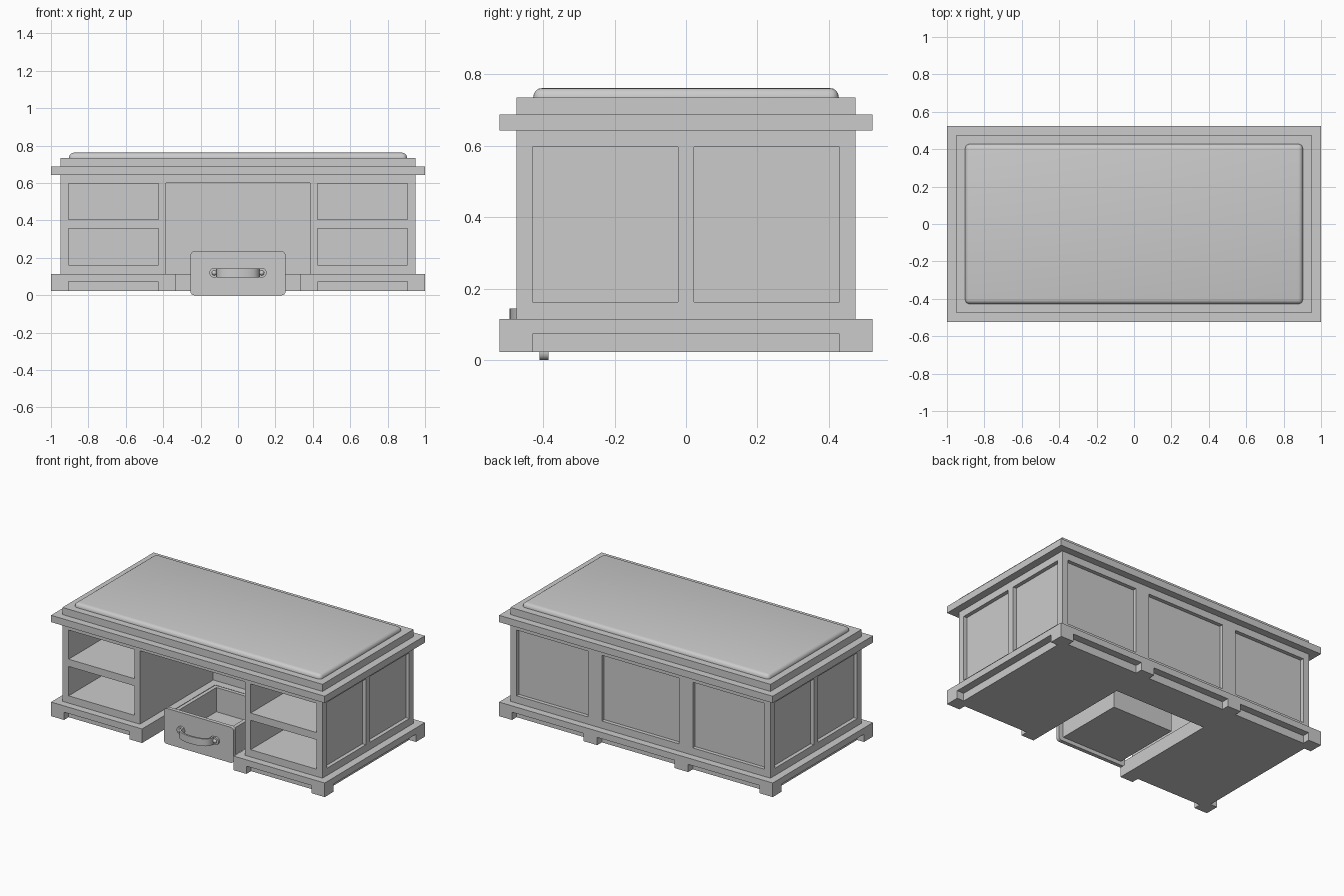
import bpy, bmesh
from math import sin, cos, pi, radians
from mathutils import Matrix

cube = bpy.data.objects.get("Cube")
if cube:
    bpy.data.objects.remove(cube)

grey = bpy.data.materials.new("plain grey")
grey.use_nodes = True
grey.diffuse_color = (0.6, 0.6, 0.6, 1)
grey.node_tree.nodes["Principled BSDF"].inputs["Base Color"].default_value = (0.6, 0.6, 0.6, 1)


def finish(name, bm):
    bmesh.ops.recalc_face_normals(bm, faces=bm.faces)
    mesh = bpy.data.meshes.new(name)
    bm.to_mesh(mesh)
    bm.free()
    mesh.materials.append(grey)
    ob = bpy.data.objects.new(name, mesh)
    bpy.context.collection.objects.link(ob)
    return ob


def boxes(name, *spans):
    """One object from boxes given as (x0, x1), (y0, y1), (z0, z1)."""
    bm = bmesh.new()
    for span in spans:
        size = [b - a for a, b in span]
        mid = [(a + b) / 2 for a, b in span]
        bmesh.ops.create_cube(bm, size=1, matrix=Matrix.Translation(mid) @ Matrix.Diagonal((*size, 1)))
    return finish(name, bm)


def select(ob):
    bpy.ops.object.select_all(action="DESELECT")
    bpy.context.view_layer.objects.active = ob
    ob.select_set(True)


def apply(ob, kind, **settings):
    select(ob)
    mod = ob.modifiers.new(kind, kind)
    for key, value in settings.items():
        setattr(mod, key, value)
    bpy.ops.object.modifier_apply(modifier=mod.name)


def carve(ob, *spans):
    cutter = boxes("cutter", *spans)
    cutter.hide_render = True
    apply(ob, "BOOLEAN", object=cutter, operation="DIFFERENCE", solver="EXACT")
    bpy.data.objects.remove(cutter)


def smooth(ob, angle=35):
    select(ob)
    bpy.ops.object.shade_smooth_by_angle(angle=radians(angle))


def mirrored(a, b):
    return [(a, b), (-b, -a)]


# Shared layout
HX, HY = 0.95, 0.475          # body half size
OX, OY = 1.0, 0.523           # overhang half size
BASE, UNDER = 0.115, 0.643    # body bottom and top
panel_z = (0.163, 0.597)
back_bays = mirrored(0.382, 0.905) + [(-0.283, 0.283)]
far = 0.1                     # cutters reach this far outside

# Body: kneehole, open drawer bays and sunken panels
body = boxes("desk_body", ((-HX, HX), (-HY, HY), (BASE, UNDER)))
cuts = [((-0.384, 0.384), (-HY - far, 0.29), (BASE - far, 0.6))]
for bay in mirrored(0.425, 0.905):
    for shelf in [(0.163, 0.357), (0.405, 0.597)]:
        cuts.append((bay, (-HY - far, 0.1), shelf))
for bay in back_bays:
    cuts.append((bay, (HY - 0.025, HY + far), panel_z))
for side in mirrored(HX - 0.025, HX + far):
    for bay in mirrored(0.023, 0.43):
        cuts.append((side, bay, panel_z))
carve(body, *cuts)

# Plinth: kneehole slot and shallow notches between the feet
plinth = boxes("plinth", ((-OX, OX), (-OY, OY), (0.022, BASE)))
notch_z = (-far, 0.073)
cuts = [((-0.335, 0.335), (-OY - far, 0.24), (-far, BASE + far))]
for bay in mirrored(0.428, 0.905):
    cuts.append((bay, (-OY - far, -HY), notch_z))
for bay in back_bays:
    cuts.append((bay, (HY, OY + far), notch_z))
for side in mirrored(HX, OX + far):
    cuts.append((side, (-0.43, 0.43), notch_z))
carve(plinth, *cuts)

# Stepped desk top and padded writing surface
boxes("top_overhang", ((-OX, OX), (-OY, OY), (UNDER, 0.688)))
boxes("top_step", ((-HX, HX), (-HY, HY), (0.688, 0.735)))
pad = boxes("writing_pad", ((-0.903, 0.903), (-0.428, 0.428), (0.7, 0.762)))
apply(pad, "BEVEL", width=0.025, segments=4)
smooth(pad, 40)

# Loose drawer standing in the kneehole
drawer = boxes("drawer_box", ((-0.222, 0.222), (-0.39, 0.08), (0.025, 0.205)))
carve(drawer, ((-0.197, 0.197), (-0.385, 0.055), (0.045, 0.3)))
front = boxes("drawer_front", ((-0.254, 0.254), (-0.41, -0.385), (0, 0.235)))
bm = bmesh.new()
bm.from_mesh(front.data)
corners = [e for e in bm.edges if abs(e.verts[0].co.y - e.verts[1].co.y) > 0.01]
bmesh.ops.bevel(bm, geom=corners, offset=0.02, segments=4, profile=0.5, affect="EDGES")
bm.to_mesh(front.data)
bm.free()
smooth(front)

# Bowed strap handle
bm = bmesh.new()
steps = 20
rows = []
for i in range(steps + 1):
    t = pi * i / steps
    x, y = -0.11 * cos(t), -0.414 - 0.075 * max(sin(t), 0) ** 0.6
    rows.append([bm.verts.new((x, y, z)) for z in (0.096, 0.144)])
for a, b in zip(rows, rows[1:]):
    bm.faces.new((a[0], b[0], b[1], a[1]))
strap = finish("handle_strap", bm)
apply(strap, "SOLIDIFY", thickness=0.012, offset=0)
smooth(strap, 50)

# Round handle mounts with domed screws
for side, label in ((1, "left"), (-1, "right")):
    bm = bmesh.new()
    turn = Matrix.Rotation(pi / 2, 4, "X")
    bmesh.ops.create_cone(bm, cap_ends=True, segments=24, radius1=0.026, radius2=0.026, depth=0.014,
                          matrix=Matrix.Translation((side * 0.127, -0.416, 0.12)) @ turn)
    bmesh.ops.create_uvsphere(bm, u_segments=16, v_segments=8, radius=0.014,
                              matrix=Matrix.Translation((side * 0.127, -0.421, 0.12)) @ turn)
    smooth(finish(label + "_handle_mount", bm))
